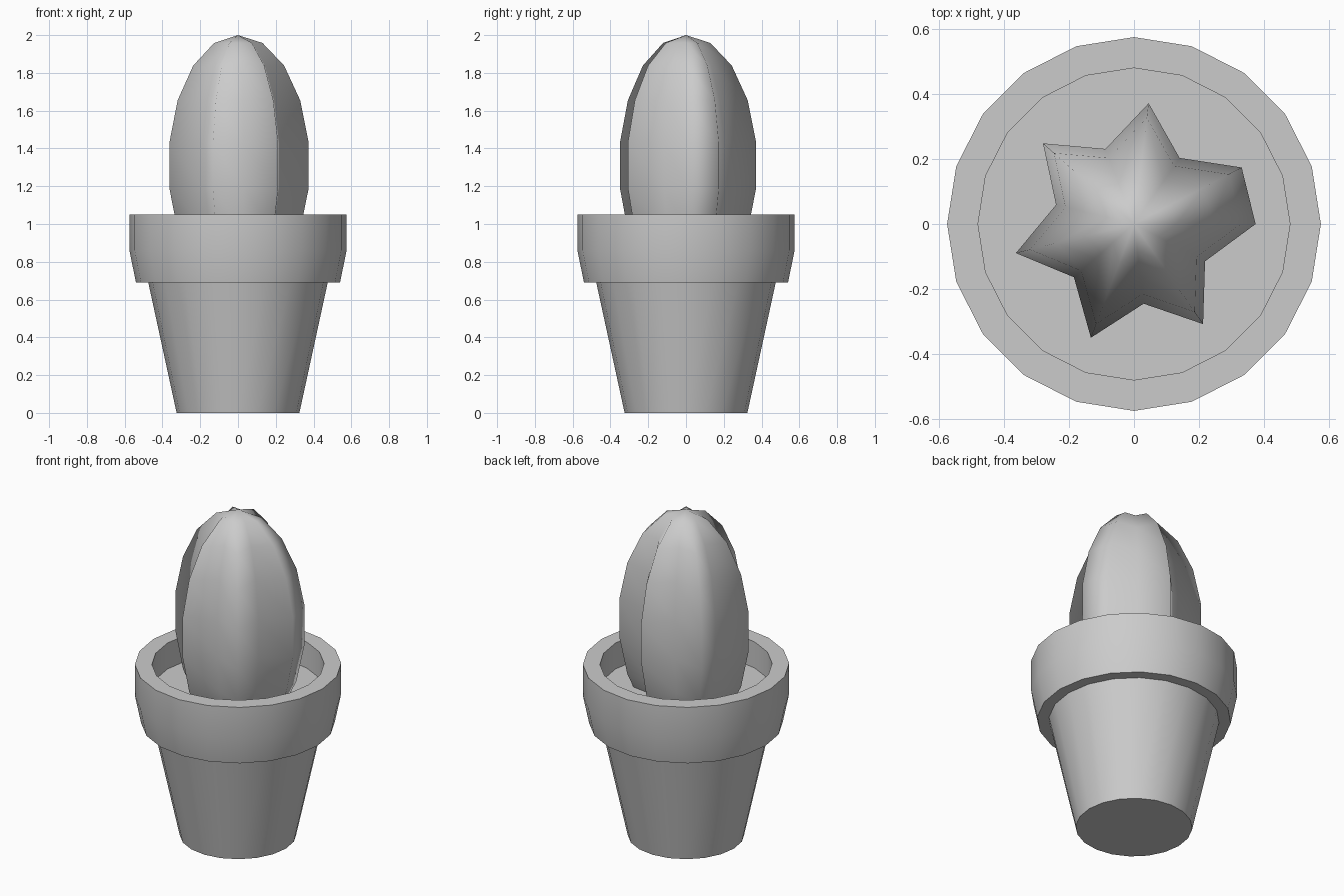
import bpy, bmesh
from math import sin, cos, pi, radians

if "Cube" in bpy.data.objects:
    bpy.data.objects.remove(bpy.data.objects["Cube"])


def lathe(name, profile, sides, shape=lambda k: 1.0, sharp=None):
    """Revolve (radius, z) points; radius 0 makes a pole, shape scales each column."""
    bm = bmesh.new()
    rings = []
    for r, z in profile:
        if r < 1e-5:
            rings.append([bm.verts.new((0, 0, z))] * sides)
        else:
            rings.append([bm.verts.new((r * shape(k) * cos(2 * pi * k / sides),
                                        r * shape(k) * sin(2 * pi * k / sides), z))
                          for k in range(sides)])
    for a, b in zip(rings, rings[1:]):
        for k in range(sides):
            j = (k + 1) % sides
            bm.faces.new(dict.fromkeys((a[k], a[j], b[j], b[k])))
    bmesh.ops.recalc_face_normals(bm, faces=bm.faces)
    mesh = bpy.data.meshes.new(name)
    bm.to_mesh(mesh)
    bm.free()
    obj = bpy.data.objects.new(name, mesh)
    bpy.context.collection.objects.link(obj)
    bpy.ops.object.select_all(action='DESELECT')
    obj.select_set(True)
    bpy.context.view_layer.objects.active = obj
    if sharp:
        bpy.ops.object.shade_smooth_by_angle(angle=radians(sharp))
    else:
        bpy.ops.object.shade_smooth()
    return obj


# Pot: tapered body, overhanging rim, inner wall and soil surface
lathe("pot", [(0, 0), (0.325, 0), (0.475, 0.69), (0.54, 0.69), (0.575, 0.86),
              (0.575, 1.05), (0.48, 1.05), (0.48, 0.89), (0, 0.89)], 20, sharp=30)

# Cactus: 13-column ellipsoid with every second column pulled in to form ribs
ellipsoid = [(0.38 * sin(pi * i / 9), 1.31 + 0.69 * cos(pi * i / 9)) for i in range(10)]
lathe("cactus", ellipsoid, 13, shape=lambda k: 0.66 if k and k % 2 == 0 else 1.0)
